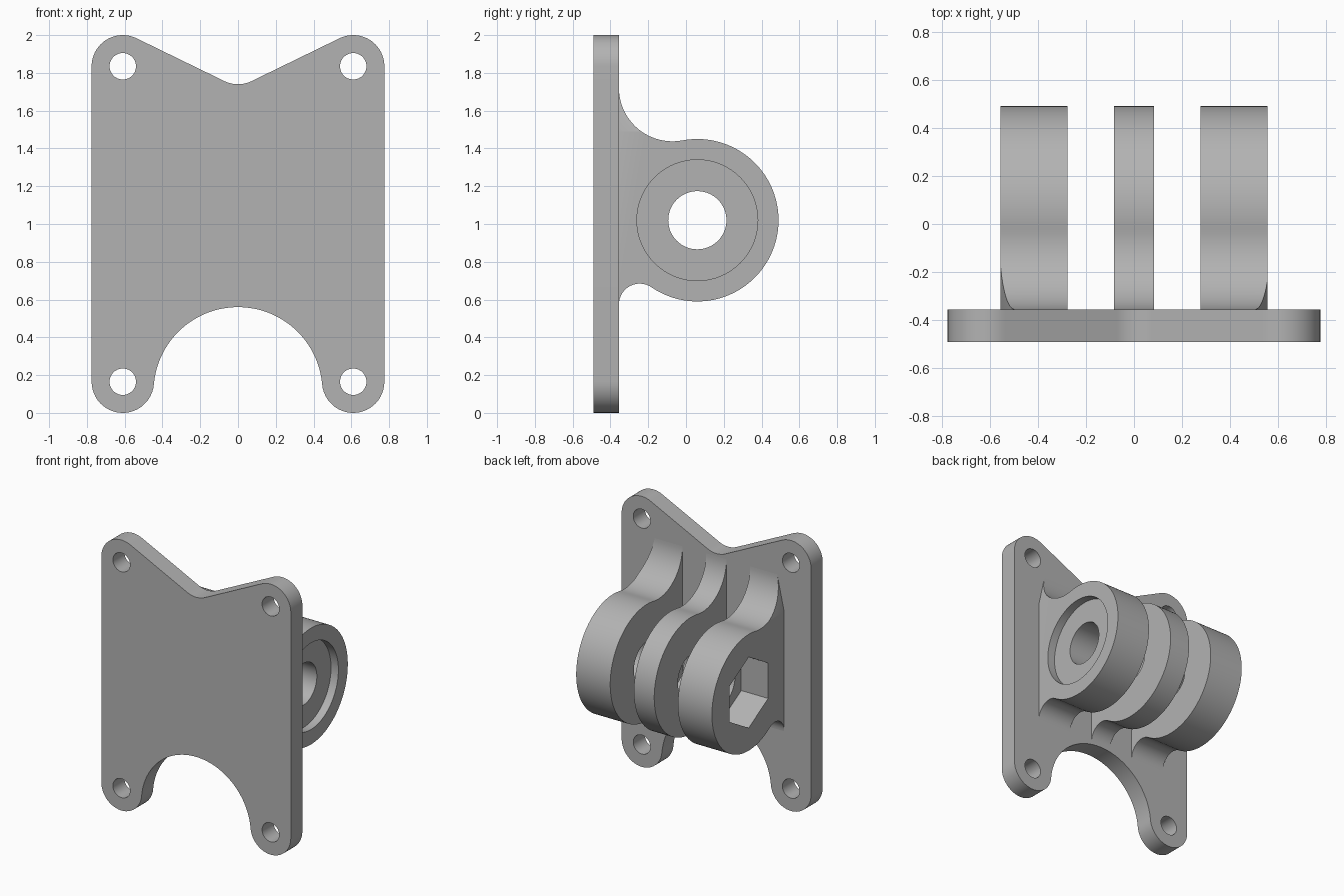
import bpy, bmesh
from math import pi, sin, cos, asin, atan2, hypot, sqrt, radians

cube = bpy.data.objects.get("Cube")
if cube:
    bpy.data.objects.remove(cube, do_unlink=True)

grey = bpy.data.materials.new("grey metal")
grey.use_nodes = True
grey.diffuse_color = (0.45, 0.45, 0.45, 1)
grey.node_tree.nodes["Principled BSDF"].inputs["Base Color"].default_value = grey.diffuse_color


def arc(centre, r, a0, a1, n=24):
    angles = [a0 + (a1 - a0) * i / n for i in range(n + 1)]
    return [(centre[0] + r * cos(a), centre[1] + r * sin(a)) for a in angles]


def circle(centre, r, n=64, start=0.0):
    return arc(centre, r, start, start + 2 * pi, n)[:-1]


def prism(name, outline, axis, lo, hi):
    """Extrude a closed outline along x (outline in y, z) or y (outline in x, z)."""
    place = (lambda u, v: (lo, u, v)) if axis == "x" else (lambda u, v: (u, lo, v))
    bm = bmesh.new()
    face = bm.faces.new([bm.verts.new(place(u, v)) for u, v in outline])
    new = bmesh.ops.extrude_face_region(bm, geom=[face])["geom"]
    shift = (hi - lo, 0, 0) if axis == "x" else (0, hi - lo, 0)
    bmesh.ops.translate(bm, vec=shift, verts=[g for g in new if isinstance(g, bmesh.types.BMVert)])
    bmesh.ops.recalc_face_normals(bm, faces=bm.faces)
    mesh = bpy.data.meshes.new(name)
    bm.to_mesh(mesh)
    bm.free()
    mesh.materials.append(grey)
    obj = bpy.data.objects.new(name, mesh)
    bpy.context.collection.objects.link(obj)
    return obj


def activate(obj):
    bpy.ops.object.select_all(action="DESELECT")
    obj.select_set(True)
    bpy.context.view_layer.objects.active = obj


def cut(obj, *cutter_args):
    cutter = prism("cutter", *cutter_args)
    cutter.hide_render = True
    activate(obj)
    mod = obj.modifiers.new("cut", "BOOLEAN")
    mod.operation, mod.solver, mod.object = "DIFFERENCE", "EXACT", cutter
    bpy.ops.object.modifier_apply(modifier=mod.name)
    bpy.data.objects.remove(cutter, do_unlink=True)


def finish(obj):
    activate(obj)
    bpy.ops.object.shade_smooth_by_angle(angle=radians(25))


# Mounting plate: rounded corners, arched bottom, shallow V top
FRONT, BACK = -0.49, -0.355
HX, LOW, HIGH, CR = 0.61, 0.165, 1.835, 0.165
arch, arch_r = (0, 0.113), 0.447
notch = (0, 1.905)
tilt = atan2(LOW - arch[1], HX)
slope = pi / 2 + asin(2 * CR / hypot(HX, notch[1] - HIGH)) - atan2(notch[1] - HIGH, HX)
half = (arc(arch, arch_r, pi / 2, tilt, 32)
        + arc((HX, LOW), CR, pi + tilt, 2 * pi)[1:]
        + arc((HX, HIGH), CR, 0, slope)
        + arc(notch, CR, slope + pi, 1.5 * pi, 8))
outline = half + [(-x, z) for x, z in reversed(half[1:-1])]
plate = prism("mounting_plate", outline, "y", FRONT, BACK)
for x in (-HX, HX):
    for z in (LOW, HIGH):
        cut(plate, circle((x, z), 0.07, 40), "y", FRONT - 0.1, BACK + 0.1)
finish(plate)

# Lug profile: round eye blended into the plate by two tangent fillets
EYE, EYE_R, BORE = (0.06, 1.02), 0.43, 0.154


def fillet(r, side):
    y = BACK + r
    return y, EYE[1] + side * sqrt((EYE_R + r) ** 2 - (EYE[0] - y) ** 2)


top_r, low_r = 0.283, 0.11
top, low = fillet(top_r, 1), fillet(low_r, -1)
top_a = atan2(top[1] - EYE[1], top[0] - EYE[0])
low_a = atan2(low[1] - EYE[1], low[0] - EYE[0])
root = BACK - 0.02
profile = ([(root, top[1])]
           + arc(top, top_r, pi, top_a + pi)
           + arc(EYE, EYE_R, top_a, low_a, 64)[1:-1]
           + arc(low, low_r, low_a + pi, pi, 16)
           + [(root, low[1])])

# Three lugs, each bored through
spans = {"right_lug": (-0.555, -0.277), "middle_lug": (-0.083, 0.083), "left_lug": (0.277, 0.555)}
lugs = {}
for name, (lo, hi) in spans.items():
    lugs[name] = prism(name, profile, "x", lo, hi)
    cut(lugs[name], circle(EYE, BORE), "x", lo - 0.1, hi + 0.1)

# Hexagonal nut pocket and round screw head recess
cut(lugs["right_lug"], circle(EYE, 0.262, 6, pi / 6), "x", -0.7, -0.335)
cut(lugs["left_lug"], circle(EYE, 0.32), "x", 0.495, 0.7)

# Tapered clearance beside the upper plate holes
for name, side, z0 in (("right_lug", -1, 1.457), ("left_lug", 1, 1.49)):
    wedge = [(0.577, z0 - 0.1), (0.467, z0 + 0.4), (0.8, z0 + 0.4), (0.8, z0 - 0.1)]
    cut(lugs[name], [(side * x, z) for x, z in wedge], "y", -0.6, 0.0)

for lug in lugs.values():
    finish(lug)
